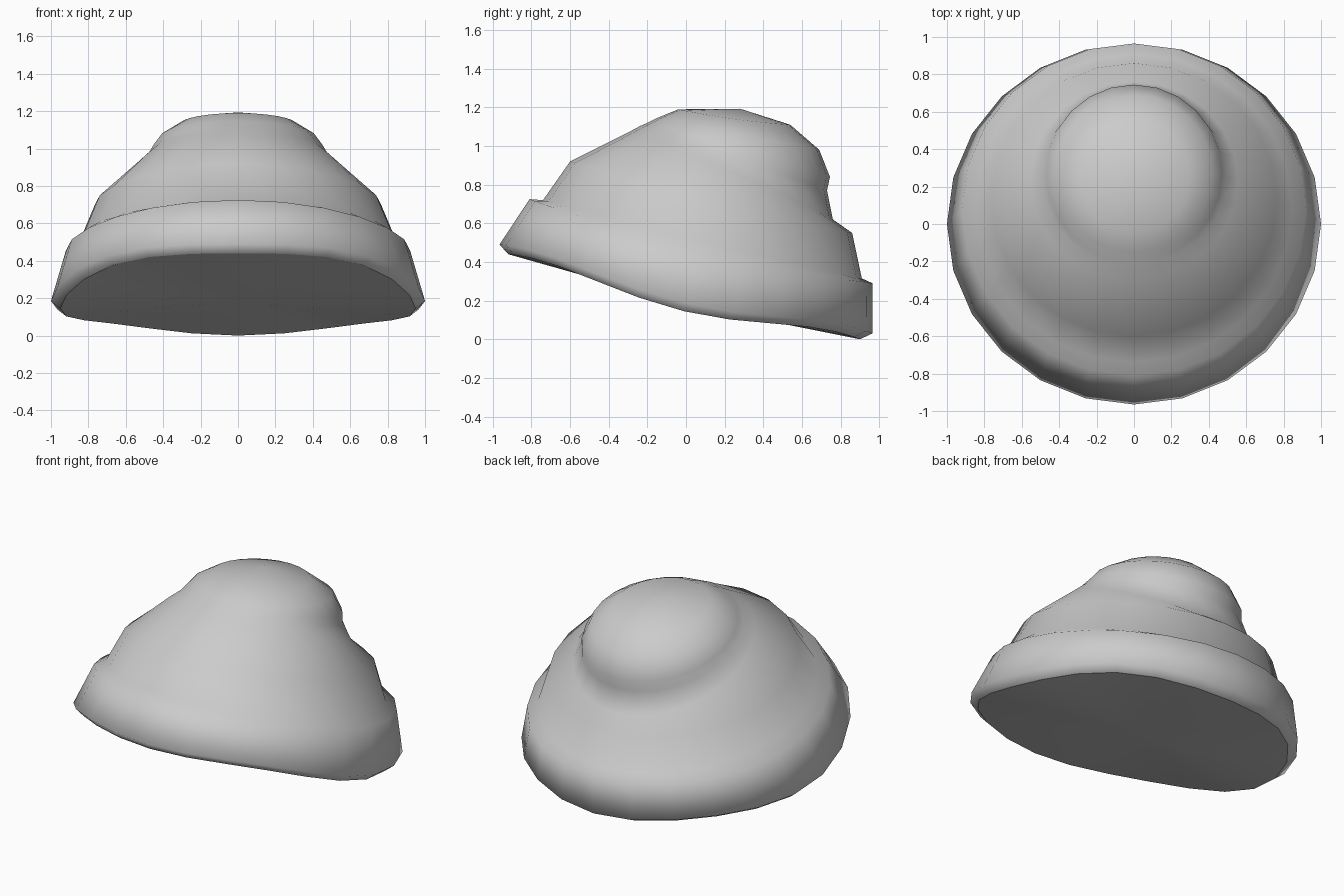
import bpy, bmesh
from math import sin, cos, pi

if "Cube" in bpy.data.objects:
    bpy.data.objects.remove(bpy.data.objects["Cube"])

SIDES = 24


def ring(bm, front, back, side, wave=0.0):
    """Oval ring through a front (y,z), a back (y,z) and side (x,z) point."""
    (yf, zf), (yb, zb), (xs, zs) = front, back, side
    verts = []
    for i in range(SIDES):
        a = 2 * pi * i / SIDES
        c = cos(a)
        y = (yf + yb) / 2 + c * (yb - yf) / 2
        z = zs + c * (zb - zf) / 2 + c * c * ((zf + zb) / 2 - zs)
        z += wave * (c ** 2 - c ** 4)
        verts.append(bm.verts.new((xs * sin(a), y, z)))
    return verts


def fan(bm, loop, centre):
    v = bm.verts.new(centre)
    for i in range(SIDES):
        bm.faces.new((loop[i], loop[(i + 1) % SIDES], v))


def loft(name, profiles, bottom, top):
    bm = bmesh.new()
    loops = [ring(bm, *p) for p in profiles]
    for a, b in zip(loops, loops[1:]):
        for i in range(SIDES):
            j = (i + 1) % SIDES
            bm.faces.new((a[i], a[j], b[j], b[i]))
    fan(bm, loops[0], bottom)
    fan(bm, loops[-1], top)
    bmesh.ops.recalc_face_normals(bm, faces=bm.faces)
    for f in bm.faces:
        f.smooth = True
    # crisp border around the closed underside
    for i in range(SIDES):
        bm.edges.get((loops[0][i], loops[0][(i + 1) % SIDES])).smooth = False
    mesh = bpy.data.meshes.new(name)
    bm.to_mesh(mesh)
    bm.free()
    obj = bpy.data.objects.new(name, mesh)
    bpy.context.collection.objects.link(obj)
    return obj


# Turned-up cuff, with a closed and wavy underside
cuff = [
    ((-0.92, 0.44), (0.90, 0.00), (0.95, 0.145), 0.15),
    ((-0.965, 0.49), (0.965, 0.03), (1.00, 0.185), 0.15),
    ((-0.81, 0.725), (0.965, 0.29), (0.92, 0.455)),
    ((-0.74, 0.72), (0.91, 0.315), (0.845, 0.51)),
]
# Crown, merging with the bobble in front and pinched in at the back
crown = [
    ((-0.60, 0.92), (0.86, 0.55), (0.765, 0.70)),
    ((-0.30, 1.07), (0.76, 0.62), (0.555, 0.87)),
]
# Rounded bobble, tilted backwards
bobble = [
    ((-0.235, 1.105), (0.73, 0.77), (0.49, 0.94)),
    ((-0.20, 1.12), (0.745, 0.84), (0.47, 0.98)),
    ((-0.15, 1.145), (0.69, 0.98), (0.42, 1.06)),
    ((-0.04, 1.19), (0.54, 1.11), (0.30, 1.14)),
]
loft("knit_hat", cuff + crown + bobble, (0, 0, 0.18), (0, 0.28, 1.193))
